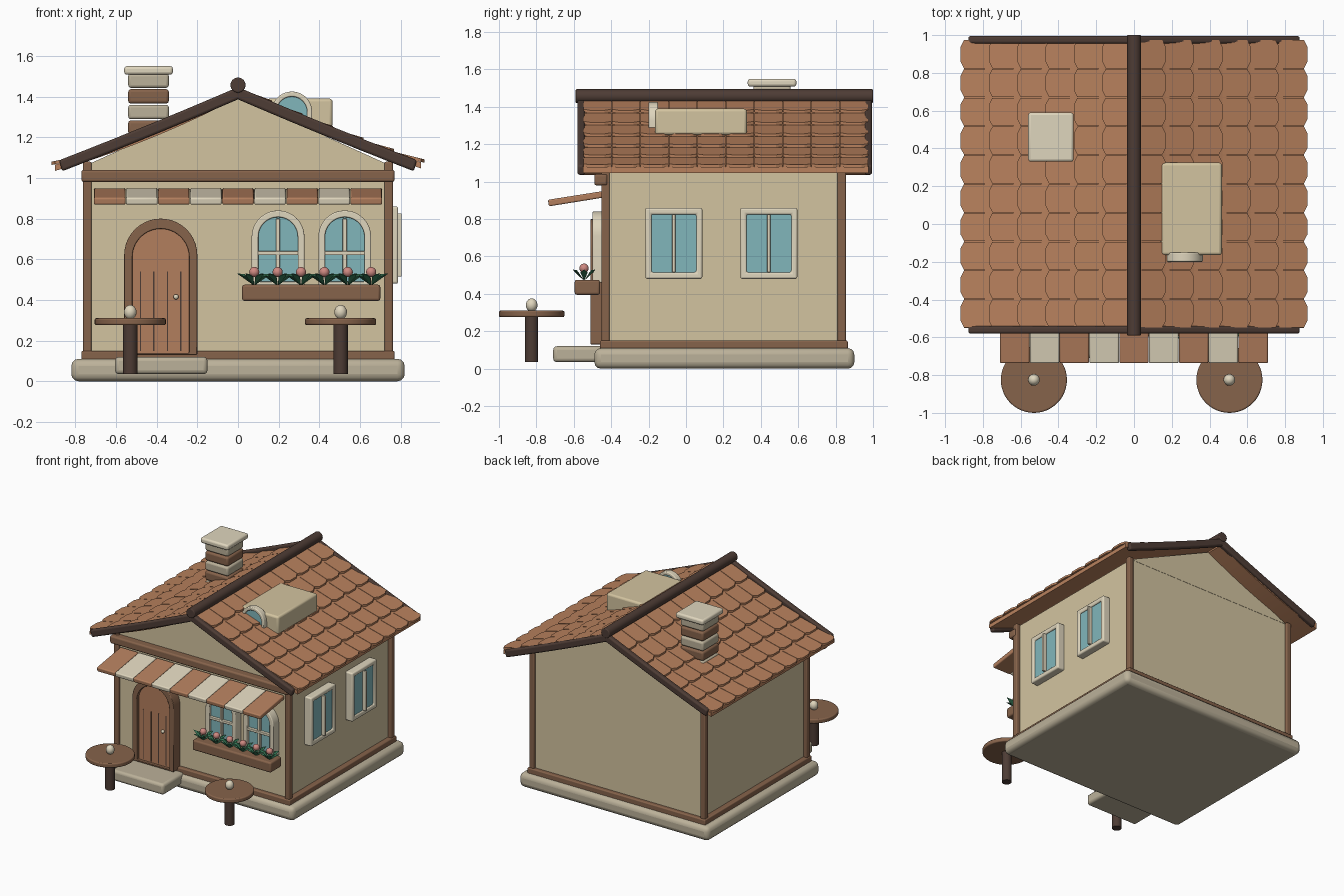
import bpy, bmesh, math
from mathutils import Vector

if "Cube" in bpy.data.objects:
    bpy.data.objects.remove(bpy.data.objects["Cube"])

COL = dict(wall=(.65, .55, .35), cream=(.74, .67, .51), stone=(.5, .44, .32), wood=(.24, .125, .07),
           door=(.45, .21, .11), dark=(.075, .045, .035), tile=(.48, .22, .11), glass=(.22, .47, .5),
           pink=(.62, .25, .22), leaf=(.04, .2, .1))
MATS = {}
for k, c in COL.items():
    MATS[k] = bpy.data.materials.new(k)
    MATS[k].diffuse_color = (*c, 1)


def finish(name, bm, mat, bevel=0, angle=35):
    bmesh.ops.recalc_face_normals(bm, faces=bm.faces)
    me = bpy.data.meshes.new(name)
    bm.to_mesh(me)
    bm.free()
    ob = bpy.data.objects.new(name, me)
    bpy.context.collection.objects.link(ob)
    me.materials.append(MATS[mat])
    if bevel:
        m = ob.modifiers.new("bevel", 'BEVEL')
        m.width, m.segments, m.limit_method = bevel, 3, 'ANGLE'
    bpy.ops.object.select_all(action='DESELECT')
    ob.select_set(True)
    bpy.context.view_layer.objects.active = ob
    bpy.ops.object.shade_smooth_by_angle(angle=math.radians(angle))
    return ob


def box(name, x, y, z, mat, bevel=.008):
    bm = bmesh.new()
    bmesh.ops.create_cube(bm, size=1)
    for v in bm.verts:
        v.co = Vector([(r[0] + r[1]) / 2 + c * (r[1] - r[0]) for r, c in zip((x, y, z), v.co)])
    return finish(name, bm, mat, bevel)


def prism(name, loop, d, mat, hole=None, axis='y', bevel=.006):
    """Extrude a 2D outline (optionally a frame around a hole) along y or x."""
    bm = bmesh.new()
    def put(p, e):
        return bm.verts.new((p[0], e, p[1]) if axis == 'y' else (e, p[0], p[1]))
    n = len(loop)
    a, b = [[put(p, e) for p in loop] for e in d]
    rings = [(a, b)]
    if hole:
        c, f = [[put(p, e) for p in hole] for e in d]
        rings.append((c, f))
    else:
        bm.faces.new(a)
        bm.faces.new(b)
    for i in range(n):
        j = (i + 1) % n
        for s, t in rings:
            bm.faces.new((s[i], s[j], t[j], t[i]))
        if hole:
            bm.faces.new((a[i], a[j], c[j], c[i]))
            bm.faces.new((b[i], b[j], f[j], f[i]))
    return finish(name, bm, mat, bevel)


def arch(cx, r, z0, zc, n=20):
    return [(cx - r, z0), (cx + r, z0)] + [(cx + r * math.cos(math.pi * i / n), zc + r * math.sin(math.pi * i / n))
                                           for i in range(n + 1)]


def rect(cy, cz, w, h):
    return [(cy - w, cz - h), (cy + w, cz - h), (cy + w, cz + h), (cy - w, cz + h)]


def rod(name, c, r, length, mat, axis='z', bevel=0, seg=32):
    bm = bmesh.new()
    bmesh.ops.create_cone(bm, cap_ends=True, segments=seg, radius1=r, radius2=r, depth=length)
    for v in bm.verts:
        x, y, z = v.co
        v.co = Vector(c) + (Vector((x, z, y)) if axis == 'y' else v.co)
    return finish(name, bm, mat, bevel)


def ball(name, c, r, mat, sz=1):
    bm = bmesh.new()
    bmesh.ops.create_uvsphere(bm, u_segments=16, v_segments=10, radius=r)
    for v in bm.verts:
        v.co = Vector(c) + Vector((v.co.x, v.co.y, v.co.z * sz))
    return finish(name, bm, mat, angle=60)


# foundation, walls, gables and timber frame
box("foundation", (-.82, .82), (-.49, .9), (0, .11), 'stone', .035)
box("walls", (-.73, .73), (-.43, .835), (.1, 1.07), 'wall', 0)
prism("gable", [(-.73, 1.07), (.73, 1.07), (0, 1.4)], (-.432, .837), 'wall', bevel=0)
box("sill_beam", (-.77, .77), (-.46, .865), (.1, .15), 'wood')
box("front_beam", (-.77, .77), (-.49, -.42), (.98, 1.04), 'wood', .012)
for s in (-1, 1):
    for y in (-.43, .833):
        box("corner_post", sorted((s * .72, s * .762)), (y - .022, y + .022), (.14, 1.08), 'wood')


# sagging roof: deck, tiles and barge boards
def slope(s, u):
    top, sag = (1.425, .028) if s < 0 else (1.437, .014)
    return s * .9 * u, top - .36 * u - sag * 4 * u * (1 - u)


for s, side in ((-1, "left"), (1, "right")):
    us = [i / 10 for i in range(11)]
    upper = [slope(s, u) for u in us]
    prism("roof_deck_" + side, upper + [(x, z - .03) for x, z in reversed(upper)], (-.55, .975), 'tile', bevel=0)
    bm = bmesh.new()
    rows, cols, w = 6, 10, 1.525 / 10
    for i in range(rows):
        u0, u1 = .02 + i / rows, (i + 1) / rows + .02
        for j in range(cols):
            y0, y1 = -.55 + j * w + .002, -.55 + (j + 1) * w - .002
            pts = [(u0, y0), (u0, y1), (u1 - .02, y1), (u1, y1 - .035), (u1, y0 + .035), (u1 - .02, y0)]
            sheets = []
            for drop in (0, .016):
                sh = []
                for u, y in pts:
                    x, z = slope(s, u)
                    lift = .006 + .014 * (u - u0) / (u1 - u0)
                    sh.append(bm.verts.new((x, y, z + lift - drop)))
                sheets.append(sh)
            a, b = sheets
            bm.faces.new(a)
            bm.faces.new(b)
            for k in range(6):
                m = (k + 1) % 6
                bm.faces.new((a[k], a[m], b[m], b[k]))
    finish("roof_tiles_" + side, bm, 'tile', angle=25)
    line = [(s * .88 * u, 1.42 - .36 * u - .02 * u * (1 - u)) for u in us]
    for y in (-.56, .975):
        prism("barge_board_" + side, [(x, z + .027) for x, z in line] + [(x - s * .015, z - .027) for x, z in reversed(line)],
              (y - .02, y + .02), 'dark', bevel=.012)
rod("ridge_pole", (0, .205, 1.457), .037, 1.59, 'dark', 'y', .006)

# chimney
for i in range(5):
    z = 1.135 + .077 * i
    box("chimney_course", (-.54, -.34), (.36, .56), (z, z + .071), 'stone' if i % 2 == 0 else 'wood', .014)
box("chimney_cap", (-.56, -.32), (.33, .59), (1.508, 1.55), 'cream', .014)

# dormer with round-topped window
box("dormer", (.14, .465), (-.165, .325), (1.25, 1.39), 'wall', .015)
prism("dormer_frame", arch(.265, .1, 1.27, 1.325), (-.2, -.15), 'cream', arch(.265, .075, 1.285, 1.325))
prism("dormer_glass", arch(.265, .078, 1.28, 1.325), (-.185, -.16), 'glass', bevel=0)

# door and step
prism("door_frame", arch(-.38, .18, .13, .62), (-.51, -.42), 'wood', arch(-.38, .14, .14, .61), bevel=.01)
prism("door", arch(-.38, .143, .14, .61), (-.485, -.42), 'door', bevel=0)
for x in (-.48, -.414, -.347, -.282):
    box("door_groove", (x - .003, x + .003), (-.488, -.48), (.15, .54), 'dark', 0)
ball("door_knob", (-.305, -.495, .415), .013, 'cream')
box("door_step", (-.605, -.15), (-.71, -.42), (.035, .12), 'stone', .02)

# front arched windows
for x in (.197, .525):
    prism("window_frame", arch(x, .13, .46, .71), (-.5, -.42), 'cream', arch(x, .097, .49, .71))
    prism("window_glass", arch(x, .1, .48, .71), (-.475, -.42), 'glass', bevel=0)
    box("window_mullion", (x - .01, x + .01), (-.495, -.47), (.48, .8), 'cream', .004)
    box("window_crossbar", (x - .1, x + .1), (-.497, -.47), (.62, .64), 'cream', .004)

# right side windows
for y in (-.065, .443):
    prism("side_window_frame", rect(y, .67, .152, .19), (.72, .788), 'cream', rect(y, .67, .12, .155), 'x', .01)
    prism("side_window_glass", rect(y, .67, .122, .157), (.72, .775), 'glass', axis='x', bevel=0)
    box("side_window_mullion", (.77, .805), (y - .009, y + .009), (.515, .825), 'cream', .004)

# flower box with flowers and leaves
box("flower_box", (.02, .7), (-.595, -.46), (.395, .475), 'wood', .012)
for i in range(6):
    x = .08 + .115 * i
    ball("flower", (x, -.545, .537), .025, 'pink')
    bm = bmesh.new()
    for k in range(6):
        t = math.pi / 3 * k
        d = Vector((math.cos(t), math.sin(t), 0))
        n = Vector((-d.y, d.x, 0)) * .02
        o = Vector((x, -.545, .47))
        tip = o + Vector((d.x * .085, d.y * .07, .06))
        mid = o + d * .045 + Vector((0, 0, .045))
        vs = [bm.verts.new(p) for p in (o, mid + n, tip, mid - n, mid + Vector((0, 0, .012)))]
        for q in ((0, 1, 4), (1, 2, 4), (2, 3, 4), (3, 0, 4), (0, 3, 2, 1)):
            bm.faces.new([vs[m] for m in q])
    finish("leaves", bm, 'leaf', angle=10)

# striped awning
w = 1.42 / 9
for i in range(9):
    x = -.71 + i * w
    prism("awning_stripe", [(-.44, .915), (-.44, .95), (-.738, .903), (-.733, .868)], (x + .001, x + w - .001),
          'door' if i % 2 == 0 else 'cream', axis='x', bevel=.008)

# round tables with a small vase
for x in (-.53, .505):
    rod("table_leg", (x, -.825, .158), .035, .246, 'dark')
    rod("table_top", (x, -.825, .293), .175, .034, 'wood', bevel=.008, seg=48)
    ball("table_vase", (x, -.825, .34), .031, 'cream', 1.15)

for m in bpy.data.materials:
    if m.users and not m.is_grease_pencil:
        m.use_nodes = True
        m.node_tree.nodes["Principled BSDF"].inputs["Base Color"].default_value = m.diffuse_color
